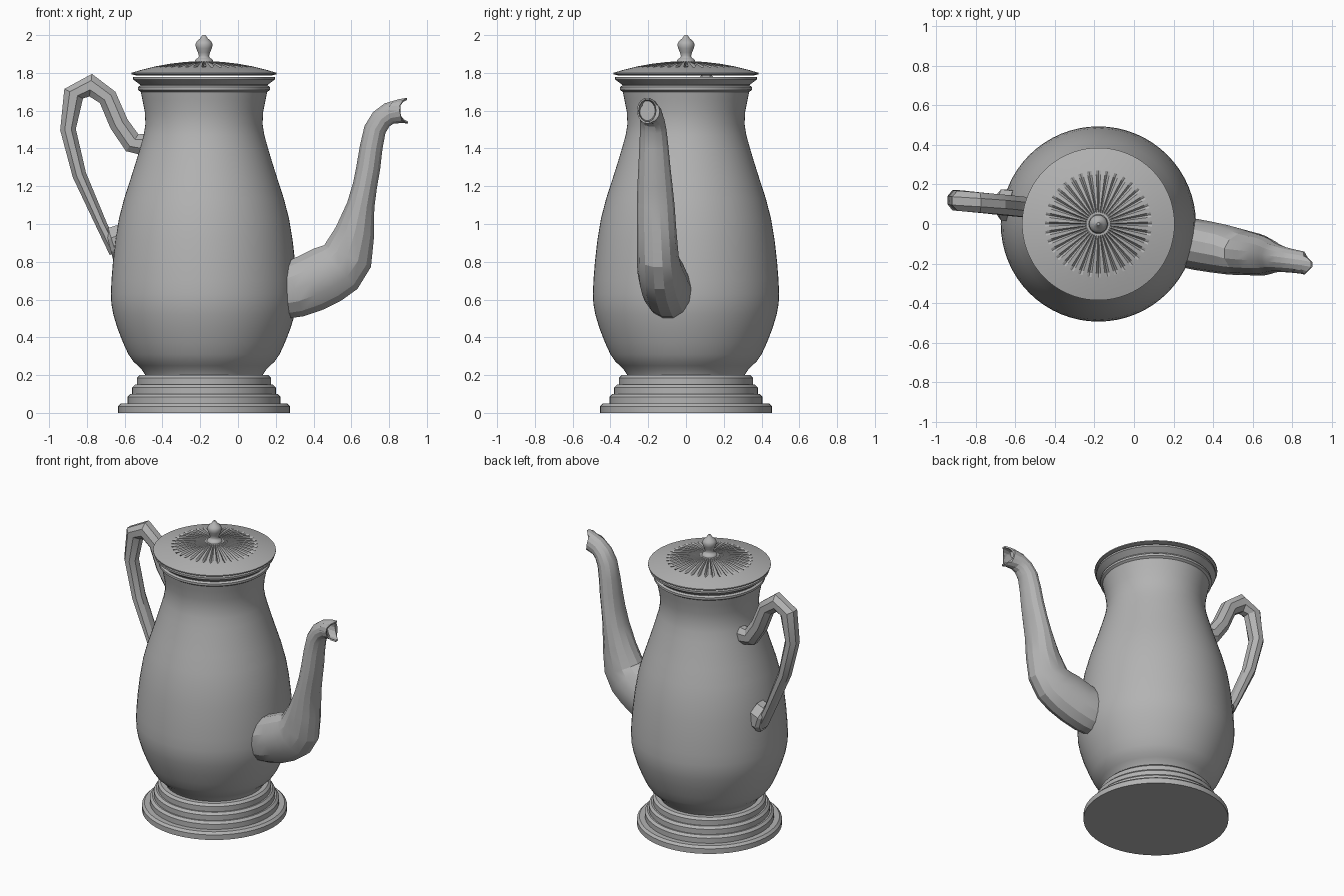
import bpy, bmesh, math
from mathutils import Vector

if "Cube" in bpy.data.objects:
    bpy.data.objects.remove(bpy.data.objects["Cube"])

AXIS = Vector((-0.18, 0, 0))  # the pot stands off centre, balancing the spout

metal = bpy.data.materials.new("grey metal")
metal.use_nodes = True
grey = (0.45, 0.45, 0.45, 1)
metal.diffuse_color = grey
metal.node_tree.nodes["Principled BSDF"].inputs["Base Color"].default_value = grey


def skin(rings, name, smooth_angle=None):
    """Join closed rings of points into a capped tube."""
    bm = bmesh.new()
    loops = [[bm.verts.new(point) for point in ring] for ring in rings]
    for lower, upper in zip(loops, loops[1:]):
        for i in range(len(lower)):
            bm.faces.new((lower[i - 1], lower[i], upper[i], upper[i - 1]))
    bm.faces.new(loops[0])
    bm.faces.new(loops[-1])
    bmesh.ops.recalc_face_normals(bm, faces=bm.faces)
    mesh = bpy.data.meshes.new(name)
    bm.to_mesh(mesh)
    bm.free()
    mesh.materials.append(metal)
    obj = bpy.data.objects.new(name, mesh)
    bpy.context.collection.objects.link(obj)
    if smooth_angle:
        bpy.ops.object.select_all(action="DESELECT")
        obj.select_set(True)
        bpy.context.view_layer.objects.active = obj
        bpy.ops.object.shade_smooth_by_angle(angle=math.radians(smooth_angle))


def spline(points, steps):
    """Round off a list of control points with a Catmull-Rom curve."""
    points = [Vector(point) for point in points]
    padded = [points[0]] + points + [points[-1]]
    result = []
    for a, b, c, d in zip(padded, padded[1:], padded[2:], padded[3:]):
        for step in range(steps):
            t = step / steps
            bend = (a * 2 - b * 5 + c * 4 - d) * t + (b * 3 - a - c * 3 + d) * t * t
            result.append(b + (c - a + bend) * t / 2)
    return result + [points[-1]]


def turned(profile, name, sides=64, smooth_angle=25, relief=None):
    """Turn a (radius, height) profile about the pot's axis."""
    rings = []
    for radius, height in profile:
        ring = []
        for i in range(sides):
            angle = math.tau * i / sides
            lift = relief(radius, i) if relief else 0
            ring.append(AXIS + Vector((radius * math.cos(angle),
                                       radius * math.sin(angle), height + lift)))
        rings.append(ring)
    skin(rings, name, smooth_angle)


def sweep(stations, sideways, sides):
    """Oval rings square to a path of (x, z, half depth, half width)."""
    rings = []
    last = len(stations) - 1
    for i, (x, z, depth, width) in enumerate(stations):
        before, after = stations[max(i - 1, 0)], stations[min(i + 1, last)]
        run = Vector((after[0] - before[0], 0, after[1] - before[1])).normalized()
        across = Vector((-run.z, 0, run.x)) * depth
        side = Vector((0, width, 0))
        centre = Vector((x, sideways(x), z))
        angles = [math.tau * (k + 0.5) / sides for k in range(sides)]
        rings.append([centre + across * math.cos(a) + side * math.sin(a) for a in angles])
    return rings


# Foot: four rounded steps
foot = []
for step, radius in enumerate((0.455, 0.405, 0.38, 0.355)):
    floor = 0.05 * step
    foot += [(radius, floor), (radius, floor + 0.035), (radius - 0.015, floor + 0.05)]
turned(foot + [(0.32, 0.2)], "foot")

# Body: pear shape, then a bead and flared lip, then the hollow neck
pear = spline([(0.3, 0.18), (0.33, 0.23), (0.4, 0.31), (0.48, 0.52), (0.49, 0.7),
               (0.45, 1.03), (0.36, 1.33), (0.31, 1.53), (0.335, 1.7)], 3)
lip = [(0.35, 1.71), (0.35, 1.725), (0.335, 1.735), (0.375, 1.765), (0.375, 1.777)]
neck = [(0.35, 1.777), (0.28, 1.54), (0.31, 1.4)]
turned([tuple(point) for point in pear] + lip + neck, "body", smooth_angle=20)

# Lid: shallow dome with radial flutes around the knob
LID_RADIUS = 0.385
dome = [(0.36, 1.787), (LID_RADIUS, 1.793)]
for radius in (LID_RADIUS, 0.33, 0.27, 0.25, 0.18, 0.1, 0.06):
    dome.append((radius, 1.8 + 0.062 * (1 - (radius / LID_RADIUS) ** 2)))


def flute(radius, i):
    return -0.012 if i % 4 == 0 and 0.07 < radius < 0.26 else 0


turned(dome, "lid", sides=144, relief=flute)

# Knob: small baluster with a button on top
knob = spline([(0.05, 1.855), (0.045, 1.87), (0.027, 1.89), (0.046, 1.95),
               (0.02, 1.983), (0.008, 2)], 3)
turned([tuple(point) for point in knob], "knob", sides=24, smooth_angle=40)

# Spout: swan neck that narrows and swings slightly forward
spout = sweep(spline([
    (0.22, 0.64, 0.14, 0.125), (0.3, 0.655, 0.155, 0.13), (0.47, 0.73, 0.16, 0.125),
    (0.58, 0.83, 0.14, 0.11), (0.65, 1.1, 0.075, 0.1), (0.69, 1.3, 0.065, 0.085),
    (0.725, 1.5, 0.06, 0.07), (0.8, 1.585, 0.06, 0.06), (0.91, 1.6, 0.07, 0.055),
], 2), lambda x: -0.05 - 0.17 * x, 14)

# Hollow pouring end, notched at both sides
tip = spout.pop()
middle = sum(tip, Vector((0, 0, 0))) / len(tip)
for scale, depth in ((1, 0), (0.84, 0), (0.75, 0.06)):
    spout.append([middle + (point - middle) * scale
                  - Vector((abs(point.y - middle.y) + depth, 0, 0)) for point in tip])
skin(spout, "spout", 22)


# Handle: faceted loop rising from the neck and falling to the belly
def handle_side(x):
    return 0.03 - 0.1 * x


handle = [(-0.48, 1.42, 0.065), (-0.56, 1.43, 0.06), (-0.63, 1.53, 0.055),
          (-0.69, 1.67, 0.055), (-0.78, 1.735, 0.065), (-0.87, 1.69, 0.06),
          (-0.9, 1.5, 0.045), (-0.84, 1.26, 0.04), (-0.72, 0.99, 0.032),
          (-0.65, 0.85, 0.035)]
skin(sweep([(*station, 0.055) for station in handle], handle_side, 8), "handle", 22)

# Flared mount under the lower end of the handle
mount = [(-0.6, 0.91, 0.1, 0.085), (-0.66, 0.89, 0.1, 0.085), (-0.68, 0.885, 0.08, 0.065)]
skin(sweep(mount, handle_side, 8), "handle_mount")
